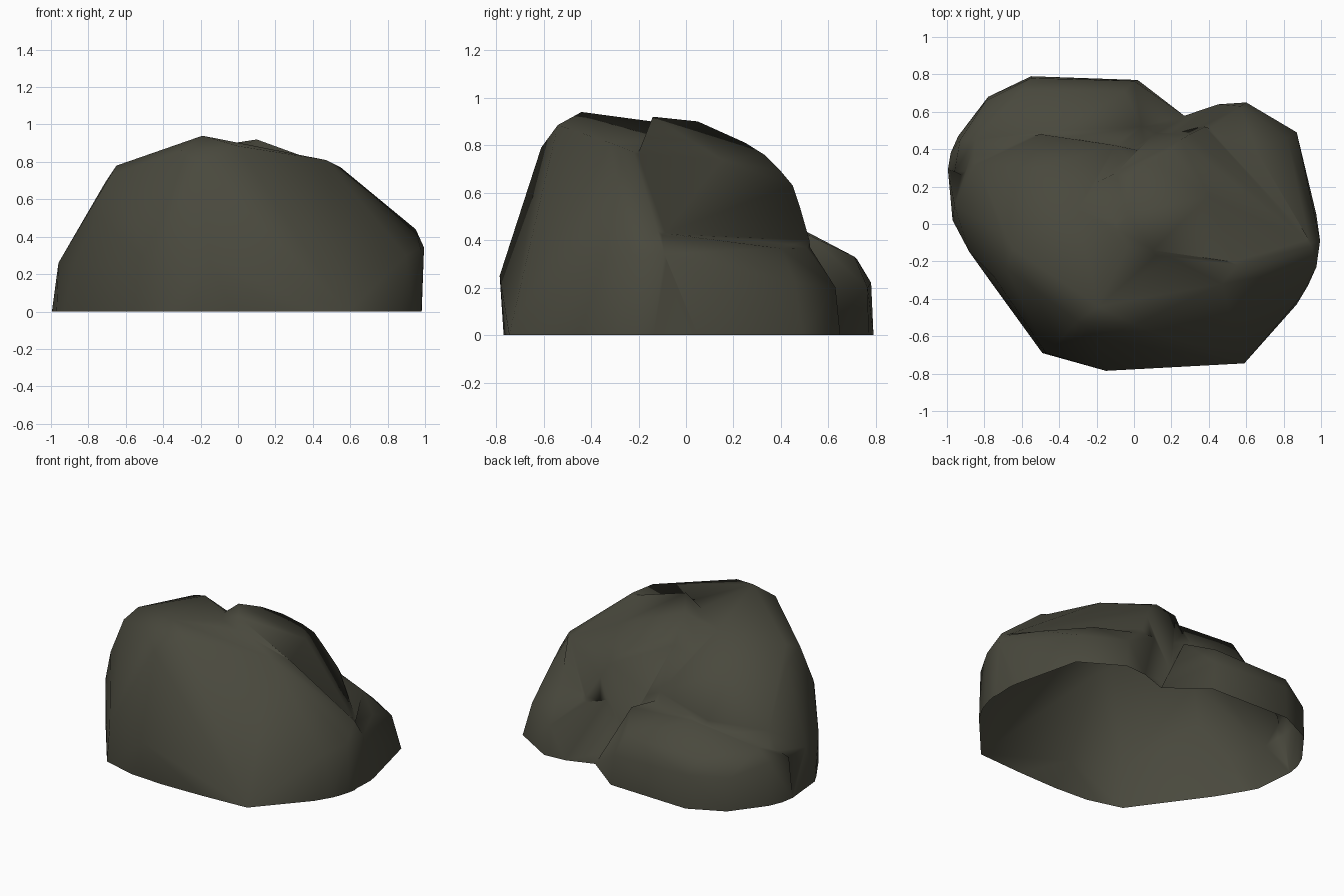
import bpy, bmesh

stone = bpy.data.materials.new("dark olive stone")
stone.diffuse_color = (0.067, 0.066, 0.047, 1)


def lump(name, base, upper):
    """Convex stone lump from a ground outline and a few upper corner points."""
    bm = bmesh.new()
    for x, y in base:
        bm.verts.new((x, y, 0))
        bm.verts.new((x, y, -0.2))      # sunk below ground, trimmed later
    for p in upper:
        bm.verts.new(p)
    bmesh.ops.convex_hull(bm, input=bm.verts[:])
    loose = [v for v in bm.verts if not v.link_faces]
    bmesh.ops.delete(bm, geom=loose, context='VERTS')
    bmesh.ops.recalc_face_normals(bm, faces=bm.faces[:])
    me = bpy.data.meshes.new(name)
    bm.to_mesh(me)
    bm.free()
    me.materials.append(stone)
    ob = bpy.data.objects.new(name, me)
    bpy.context.collection.objects.link(ob)
    return ob


# Main body: front ridge, left shoulder and the whole front face
boulder = lump(
    "boulder",
    [(-0.97, 0.02), (-1.0, 0.28), (-0.9, 0.4), (-0.1, 0.48), (0.9, 0.2),
     (0.97, -0.2), (0.93, -0.33), (0.87, -0.43), (0.59, -0.745),
     (0.08, -0.755), (-0.34, -0.73), (-0.49, -0.69), (-0.78, -0.29)],
    [(-0.19, -0.44, 0.94), (0.0, -0.54, 0.885), (-0.3, -0.52, 0.86),
     (-0.2, -0.61, 0.79), (-0.65, -0.13, 0.78), (-0.68, -0.24, 0.73),
     (-0.71, -0.05, 0.69), (-0.75, -0.28, 0.51), (-0.88, -0.15, 0.24),
     (-0.3, 0.08, 0.87), (-0.53, 0.3, 0.73), (-0.5, 0.48, 0.46),
     (-0.1, 0.42, 0.52), (-0.84, 0.32, 0.42), (0.47, -0.32, 0.81),
     (0.55, -0.22, 0.77), (0.95, -0.12, 0.44), (1.0, -0.1, 0.35),
     (0.975, -0.23, 0.34), (0.9, -0.38, 0.3),
     (-0.15, -0.785, 0.25), (-0.47, -0.69, 0.25), (-0.96, 0.1, 0.26)])

# Rounded dome on the right with a steep back
dome = lump(
    "dome",
    [(0.0, 0.49), (0.25, 0.56), (0.45, 0.57), (0.75, 0.4), (0.9, 0.0),
     (0.3, -0.5)],
    [(0.1, -0.14, 0.92), (-0.03, 0.05, 0.9), (0.0, 0.25, 0.81),
     (0.1, 0.33, 0.76), (0.2, 0.4, 0.69), (0.25, 0.45, 0.63),
     (0.3, 0.48, 0.54), (0.38, 0.52, 0.4), (-0.1, 0.27, 0.78),
     (-0.16, -0.1, 0.8), (-0.25, 0.2, 0.68), (0.4, 0.15, 0.74),
     (0.54, -0.2, 0.77), (0.93, -0.08, 0.44)])

# Low shelf at the back right
right_shelf = lump(
    "right_shelf",
    [(0.2, 0.555), (0.45, 0.64), (0.6, 0.65), (0.87, 0.49), (0.975, 0.05),
     (0.965, -0.18), (0.4, 0.0)],
    [(0.94, -0.1, 0.43), (0.995, -0.09, 0.35), (0.88, 0.17, 0.355),
     (0.65, 0.4, 0.365), (0.41, 0.53, 0.36), (0.24, 0.5, 0.4),
     (0.57, 0.63, 0.2), (0.82, 0.46, 0.22), (0.6, 0.1, 0.44)])

# Low ledge at the back left
left_ledge = lump(
    "left_ledge",
    [(-0.995, 0.29), (-0.98, 0.38), (-0.94, 0.47), (-0.78, 0.68),
     (-0.55, 0.79), (0.02, 0.77), (0.27, 0.58), (0.1, 0.2), (-0.6, 0.1)],
    [(0.04, 0.52, 0.42), (-0.05, 0.71, 0.33), (0.0, 0.765, 0.2),
     (-0.6, 0.72, 0.32), (-0.55, 0.78, 0.22), (-0.4, 0.5, 0.44),
     (-0.85, 0.45, 0.36), (-0.93, 0.45, 0.28), (-0.79, 0.66, 0.22),
     (-0.96, 0.28, 0.26), (-0.2, 0.3, 0.5)])

# Merge the lumps so that natural creases form between them
bpy.context.view_layer.objects.active = boulder
boulder.select_set(True)
for part in (dome, right_shelf, left_ledge):
    mod = boulder.modifiers.new("merge", 'BOOLEAN')
    mod.operation = 'UNION'
    mod.solver = 'EXACT'
    mod.object = part
    bpy.ops.object.modifier_apply(modifier=mod.name)
    bpy.data.objects.remove(part)

# Trim at the ground, leave the shell open underneath and shade smooth
bm = bmesh.new()
bm.from_mesh(boulder.data)
bmesh.ops.bisect_plane(bm, geom=bm.verts[:] + bm.edges[:] + bm.faces[:],
                       plane_co=(0, 0, 0), plane_no=(0, 0, 1),
                       dist=0.0005, clear_inner=True)
flat = [f for f in bm.faces if all(v.co.z < 0.001 for v in f.verts)]
bmesh.ops.delete(bm, geom=flat, context='FACES')
bmesh.ops.remove_doubles(bm, verts=bm.verts[:], dist=0.025)
for f in bm.faces:
    f.smooth = True
    f.material_index = 0
bm.to_mesh(boulder.data)
bm.free()
